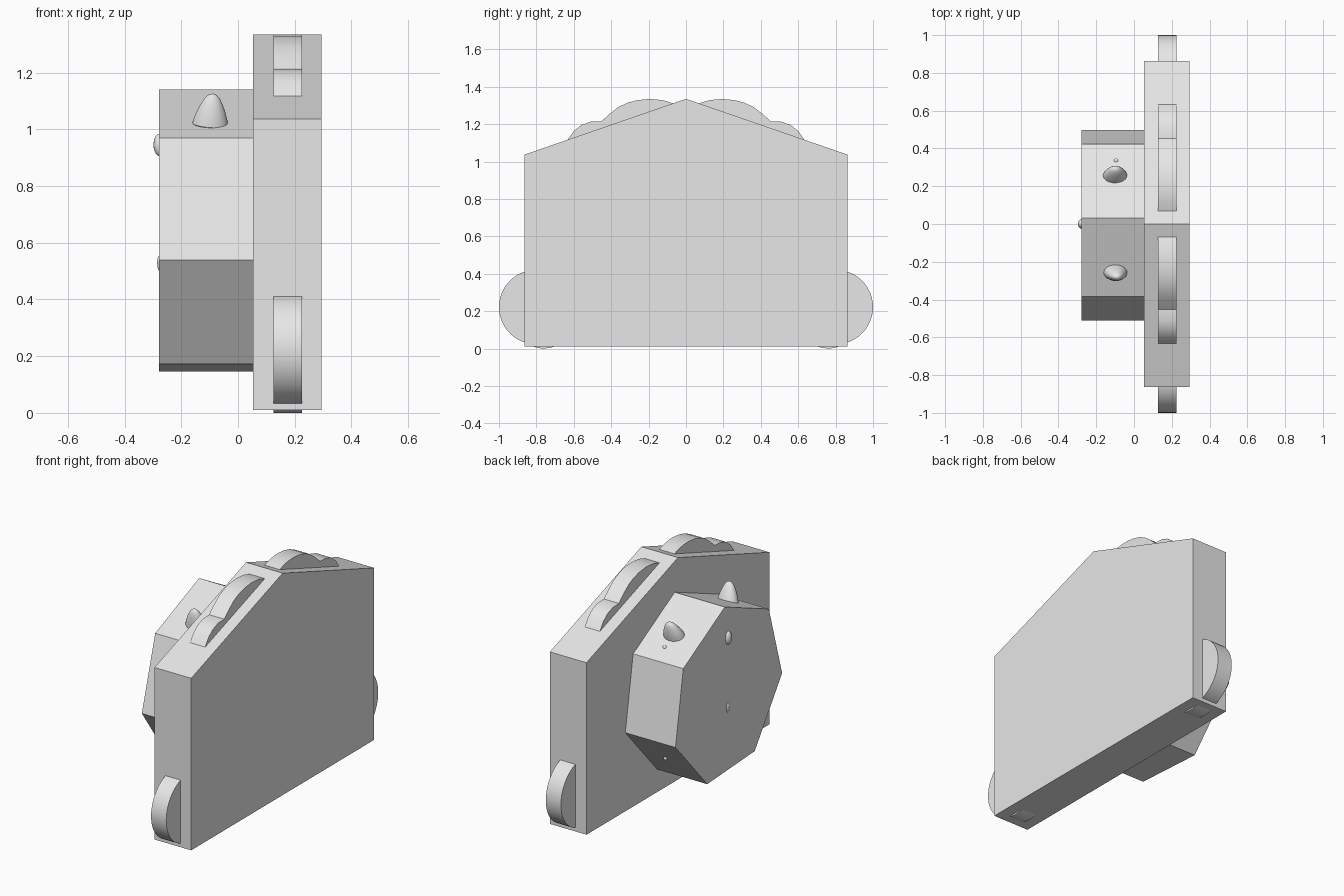
import bpy
import bmesh
from math import sin, cos, pi, radians
from mathutils import Vector, Matrix

cube = bpy.data.objects.get("Cube")
if cube:
    bpy.data.objects.remove(cube, do_unlink=True)

grey = bpy.data.materials.new("plain_grey")
grey.use_nodes = True
grey.diffuse_color = (0.8, 0.8, 0.8, 1)
grey.node_tree.nodes["Principled BSDF"].inputs["Base Color"].default_value = (0.8, 0.8, 0.8, 1)


def finish(name, bm, smooth=False):
    bmesh.ops.recalc_face_normals(bm, faces=bm.faces)
    mesh = bpy.data.meshes.new(name)
    bm.to_mesh(mesh)
    bm.free()
    mesh.materials.append(grey)
    obj = bpy.data.objects.new(name, mesh)
    bpy.context.collection.objects.link(obj)
    if smooth:
        bpy.ops.object.select_all(action="DESELECT")
        obj.select_set(True)
        bpy.context.view_layer.objects.active = obj
        bpy.ops.object.shade_smooth_by_angle(angle=radians(35))
    return obj


def prism(name, outline, x0, x1, smooth=False):
    """Extrude a (y, z) outline from x0 to x1."""
    bm = bmesh.new()
    face = bm.faces.new([bm.verts.new((x0, y, z)) for y, z in outline])
    geom = bmesh.ops.extrude_face_region(bm, geom=[face])["geom"]
    verts = [g for g in geom if isinstance(g, bmesh.types.BMVert)]
    bmesh.ops.translate(bm, verts=verts, vec=(x1 - x0, 0, 0))
    return finish(name, bm, smooth)


def bell(name, base, direction, radius, height, squash):
    """Rounded spike: lathed bell, its axis along direction."""
    bm = bmesh.new()
    profile = [(0, -.12), (.8, -.1), (1, .02), (.93, .2), (.8, .42),
               (.62, .65), (.42, .85), (.22, .96), (0, 1)]
    verts = [bm.verts.new((r * radius, 0, h * height)) for r, h in profile]
    edges = [bm.edges.new(pair) for pair in zip(verts, verts[1:])]
    bmesh.ops.spin(bm, geom=verts + edges, cent=(0, 0, 0), axis=(0, 0, 1),
                   angle=2 * pi, steps=24)
    bmesh.ops.remove_doubles(bm, verts=bm.verts, dist=1e-5)
    bmesh.ops.scale(bm, verts=bm.verts, vec=(1, squash, 1))
    turn = Vector((0, 0, 1)).rotation_difference(Vector(direction)).to_matrix().to_4x4()
    bm.transform(Matrix.Translation(base) @ turn)
    return finish(name, bm, True)


def bump(name, centre, size):
    bm = bmesh.new()
    bmesh.ops.create_uvsphere(bm, u_segments=16, v_segments=10, radius=1)
    bmesh.ops.scale(bm, verts=bm.verts, vec=size)
    bmesh.ops.translate(bm, verts=bm.verts, vec=centre)
    return finish(name, bm, True)


# Gabled slab
prism("slab_body", [(-.863, .01), (.863, .01), (.863, 1.037), (0, 1.335), (-.863, 1.037)],
      .053, .295)

# Seven-sided block on the slab's side
angles = [radians(3.4) + i * 2 * pi / 7 for i in range(7)]
prism("seven_sided_block", [(.517 * sin(a), .624 + .517 * cos(a)) for a in angles],
      -.278, .053)

# Thin fins let into both slopes, both ends and the underside
lobes = [(.07, 1.311), (.12, 1.327), (.16, 1.332), (.2, 1.334), (.26, 1.328), (.31, 1.315),
         (.36, 1.292), (.405, 1.258), (.453, 1.215), (.51, 1.213), (.56, 1.195),
         (.6, 1.163), (.635, 1.113), (.6, 1.08), (.1, 1.25)]
for side, label in ((-1, "front"), (1, "back")):
    prism(label + "_roof_fin", [(side * y, z) for y, z in lobes], .126, .226, True)
    disc = [(side * (.801 + .199 * cos(t * pi / 24)), .222 + .199 * sin(t * pi / 24))
            for t in range(48)]
    prism(label + "_end_disc", disc, .126, .226, True)
    foot = [(side * y, z) for y, z in ((.70, .012), (.73, .003), (.765, 0), (.80, .005), (.82, .012))]
    prism(label + "_foot", foot, .126, .226, True)

# Rounded spikes on the block's upper faces
bell("front_spike", (-.098, -.255, 1.015), (.08, -.25, .96), .063, .115, .72)
bell("back_spike", (-.1, .255, 1.01), (.03, .42, .9), .064, .1, .72)

# Small bumps on the block's faces
bump("upper_side_bump", (-.276, 0, .945), (.022, .025, .04))
bump("lower_side_bump", (-.276, 0, .528), (.009, .018, .028))
bump("back_upper_bump", (-.095, .335, .968), (.012, .012, .008))
bump("back_lower_bump", (-.11, .35, .315), (.012, .012, .012))
